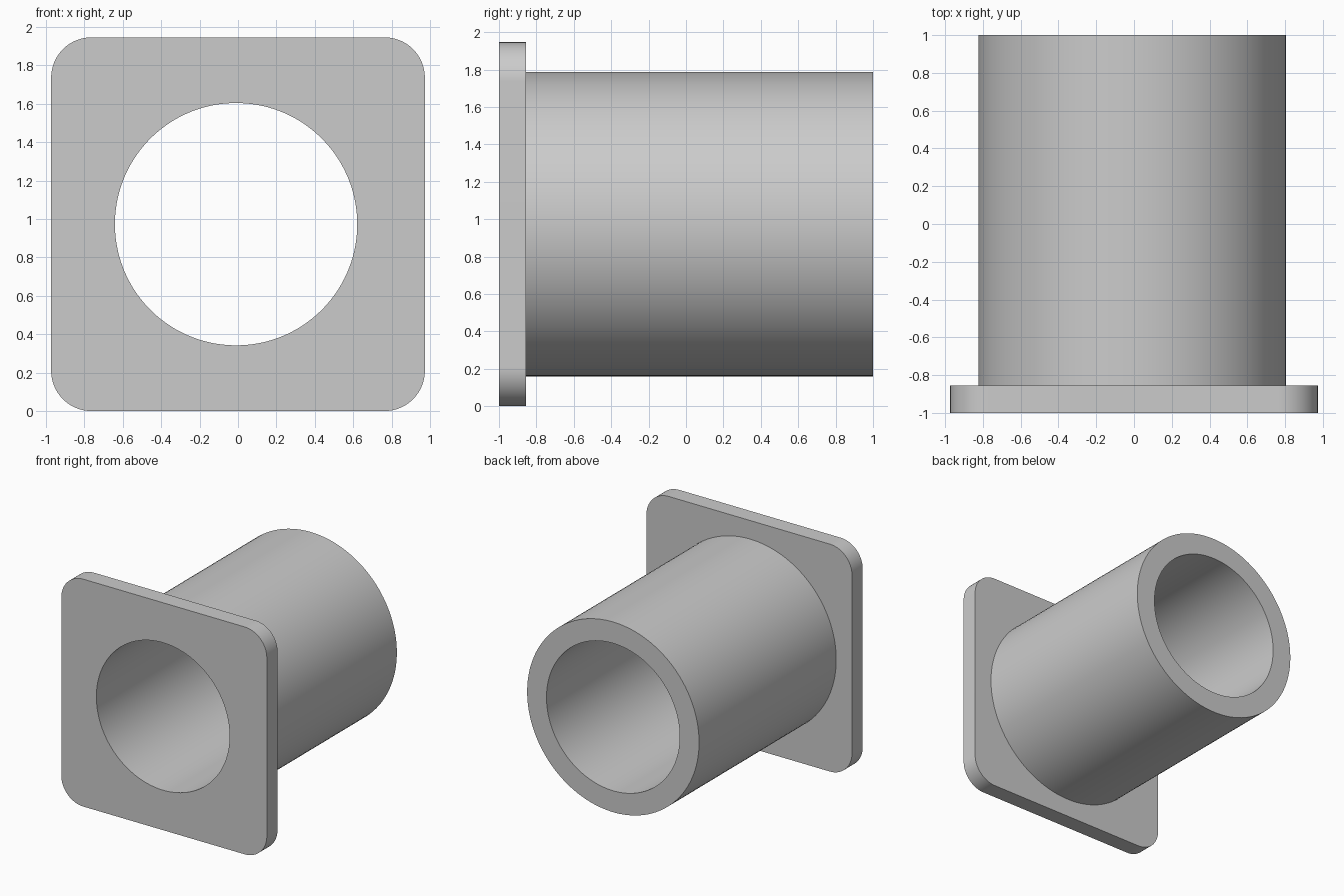
import bpy
import bmesh
from math import cos, sin, pi, radians

cube = bpy.data.objects.get("Cube")
if cube:
    bpy.data.objects.remove(cube, do_unlink=True)

HALF = 0.973          # half width of the square flange
CORNER = 0.21         # flange corner radius
BORE, TUBE = 0.631, 0.814
BORE_X = -0.01        # the tube sits slightly off centre
FRONT, FLANGE_BACK, END = -1.0, -0.855, 1.0
STEPS = 32            # points per quarter turn


def circle(radius, y):
    count = 4 * STEPS
    angles = [2 * pi * (i + 0.5) / count for i in range(count)]
    return [(BORE_X + radius * cos(a), y, HALF + radius * sin(a)) for a in angles]


def rounded_square(y):
    points = []
    inner = HALF - CORNER
    for sx, sz, quarter in ((1, 1, 0), (-1, 1, 1), (-1, -1, 2), (1, -1, 3)):
        for i in range(STEPS):
            a = pi / 2 * (quarter + i / (STEPS - 1))
            points.append((sx * inner + CORNER * cos(a), y,
                           HALF + sz * inner + CORNER * sin(a)))
    return points


# Closed section: flange rim, tube outside, tube end, bore
sections = [rounded_square(FRONT), rounded_square(FLANGE_BACK),
            circle(TUBE, FLANGE_BACK), circle(TUBE, END),
            circle(BORE, END), circle(BORE, FRONT)]

bm = bmesh.new()
rings = [[bm.verts.new(p) for p in section] for section in sections]
for r, ring in enumerate(rings):
    following = rings[(r + 1) % len(rings)]
    for i in range(len(ring)):
        j = (i + 1) % len(ring)
        bm.faces.new((ring[i], ring[j], following[j], following[i]))
bmesh.ops.recalc_face_normals(bm, faces=bm.faces)
mesh = bpy.data.meshes.new("flanged_sleeve")
bm.to_mesh(mesh)
bm.free()

sleeve = bpy.data.objects.new("flanged_sleeve", mesh)
bpy.context.collection.objects.link(sleeve)

# Plain grey finish
grey = bpy.data.materials.new("light grey")
grey.use_nodes = True
colour = (0.6, 0.6, 0.6, 1)
grey.diffuse_color = colour
grey.node_tree.nodes["Principled BSDF"].inputs["Base Color"].default_value = colour
mesh.materials.append(grey)

bpy.ops.object.select_all(action="DESELECT")
sleeve.select_set(True)
bpy.context.view_layer.objects.active = sleeve
bpy.ops.object.shade_smooth_by_angle(angle=radians(30))
